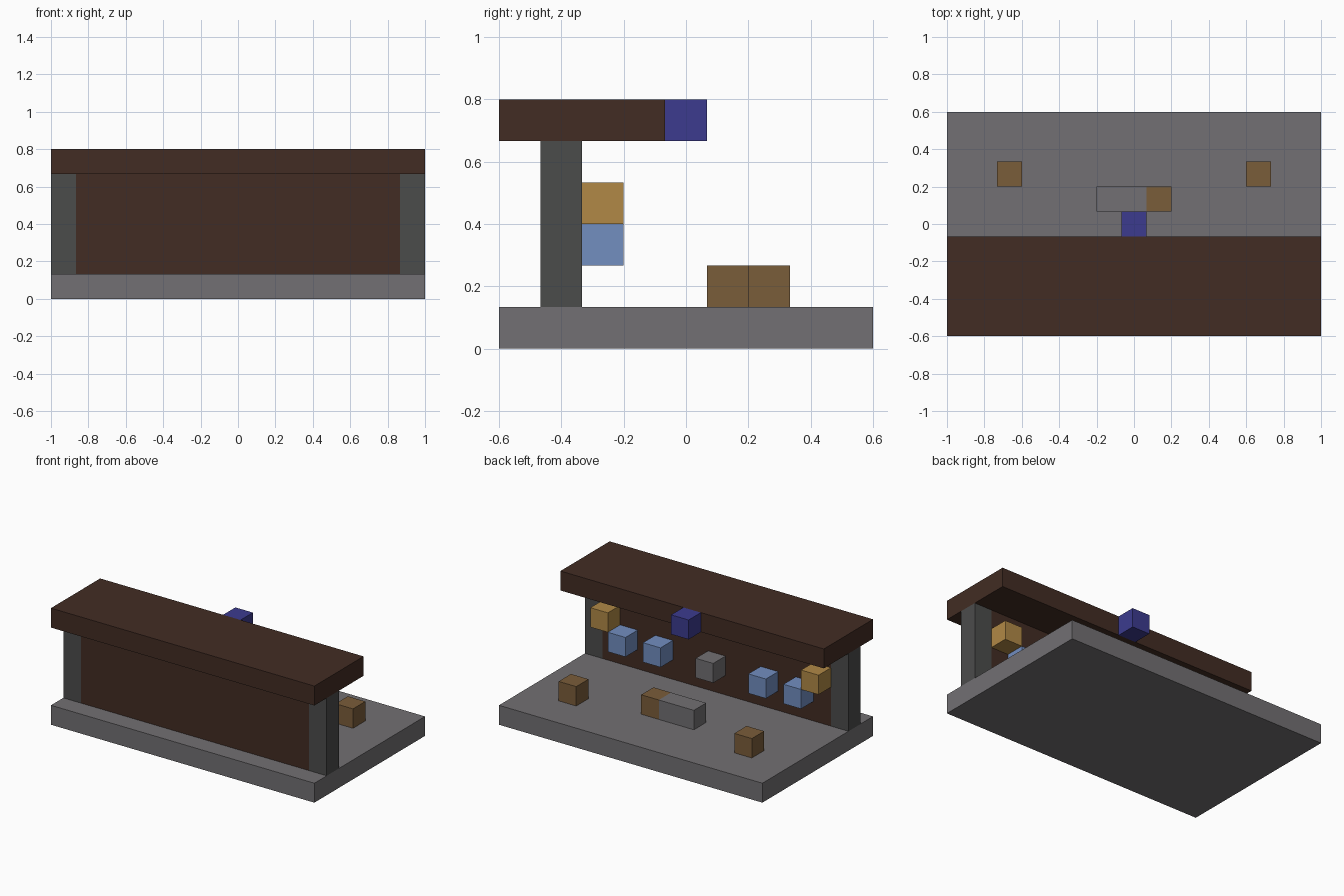
import bpy
import bmesh
from mathutils import Vector

cube = bpy.data.objects.get("Cube")
if cube:
    bpy.data.objects.remove(cube, do_unlink=True)

U = 2 / 15  # one block


def linear(c):
    c /= 255
    return c / 12.92 if c <= 0.04045 else ((c + 0.055) / 1.055) ** 2.4


def material(name, *rgb):
    mat = bpy.data.materials.new(name)
    colour = [linear(c) for c in rgb] + [1]
    mat.use_nodes = True
    mat.diffuse_color = colour
    bsdf = next(n for n in mat.node_tree.nodes if n.type == 'BSDF_PRINCIPLED')
    bsdf.inputs["Base Color"].default_value = colour
    return mat


stone = material("stone grey", 114, 112, 115)
slate = material("dark slate", 75, 76, 75)
dark_wood = material("dark wood", 66, 44, 35)
oak = material("oak brown", 122, 93, 58)
amber = material("amber", 177, 137, 70)
sky = material("pale blue", 114, 142, 192)
indigo = material("indigo", 60, 59, 143)


def box(name, mat, centre, size=(1, 1, 1)):
    """Box in block units: centre in x and y, underside in z."""
    x, y, z = centre
    bm = bmesh.new()
    bmesh.ops.create_cube(bm, size=U)
    bmesh.ops.scale(bm, vec=size, verts=bm.verts)
    mesh = bpy.data.meshes.new(name)
    bm.to_mesh(mesh)
    bm.free()
    mesh.materials.append(mat)
    obj = bpy.data.objects.new(name, mesh)
    obj.location = Vector((x, y, z + size[2] / 2)) * U
    bpy.context.collection.objects.link(obj)


# Floor, wall and roof
box("floor_slab", stone, (0, 0, 0), (15, 9, 1))
box("wall", dark_wood, (0, -3, 1), (13, 1, 4))
box("roof", dark_wood, (0, -2.5, 5), (15, 4, 1))

# Parts repeated on both sides
for side, sign in (("left", 1), ("right", -1)):
    box(side + "_pillar", slate, (7 * sign, -3, 1), (1, 1, 4))
    box(side + "_lamp", amber, (6 * sign, -2, 3))
    box(side + "_outer_wall_block", sky, (5 * sign, -2, 2))
    box(side + "_inner_wall_block", sky, (3 * sign, -2, 2))
    box(side + "_stool", oak, (5 * sign, 2, 1))

# Centre pieces
box("centre_wall_block", stone, (0, -2, 2))
box("roof_sign_block", indigo, (0, 0, 5))
box("counter", stone, (-0.5, 1, 1), (2, 1, 1))
box("counter_end", oak, (1, 1, 1))
